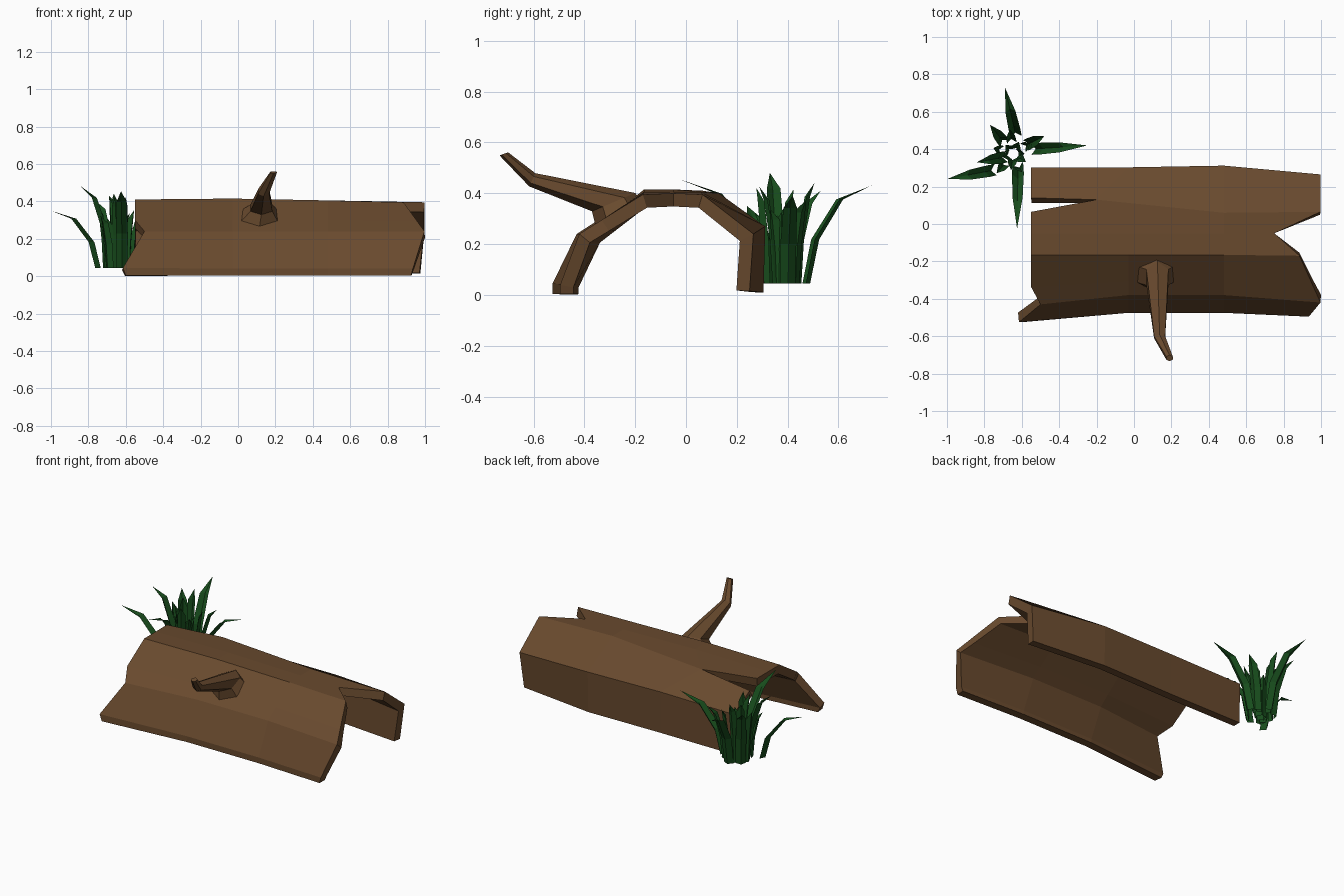
import bpy, bmesh, math, random
from mathutils import Vector

if "Cube" in bpy.data.objects:
    bpy.data.objects.remove(bpy.data.objects["Cube"])


def material(name, color):
    m = bpy.data.materials.new(name)
    m.diffuse_color = (*color, 1)
    m.use_nodes = True
    m.node_tree.nodes["Principled BSDF"].inputs["Base Color"].default_value = m.diffuse_color
    return m


def make_object(name, bm, mat):
    mesh = bpy.data.meshes.new(name)
    bm.to_mesh(mesh)
    bm.free()
    mesh.materials.append(mat)
    ob = bpy.data.objects.new(name, mesh)
    bpy.context.collection.objects.link(ob)
    return ob


def skin(bm, a, b):
    """Quads between two rows of vertices."""
    for i in range(len(a) - 1):
        bm.faces.new((a[i], b[i], b[i + 1], a[i + 1]))


bark = material("bark", (0.14, 0.068, 0.027))
leaf = material("leaf", (0.009, 0.075, 0.012))

# Hollow log: outer surface rows from the back foot over the top to the front foot
rows = [
    [(-.55, .30, .01), (-.03, .298, .01), (.48, .305, .01), (.975, .25, .015)],
    [(-.55, .303, .27), (-.03, .303, .275), (.48, .312, .27), (.997, .265, .24)],
    [(-.55, .14, .36), (-.20, .13, .40), (.48, .06, .405), (.997, .065, .395)],
    [(-.55, .065, .41), (-.20, .13, .40), (.48, .06, .405), (.997, .065, .395)],
    [(-.55, -.05, .41), (-.03, -.05, .415), (.48, -.05, .405), (.75, -.05, .40)],
    [(-.55, -.165, .41), (-.03, -.165, .415), (.48, -.165, .405), (.885, -.17, .395)],
    [(-.50, -.43, .24), (-.03, -.38, .24), (.48, -.38, .24), (.997, -.42, .24)],
    [(-.615, -.525, .045), (-.03, -.475, .04), (.48, -.475, .04), (.935, -.495, .04)],
    [(-.60, -.525, .003), (-.03, -.475, .003), (.48, -.475, .003), (.925, -.495, .003)],
]
extra = [Vector(a).lerp(Vector(b), .65) for a, b in zip(rows[5], rows[6])]
extra[0].x = -.55
rows.insert(6, extra)
bm = bmesh.new()
grid = [[bm.verts.new(p) for p in row] for row in rows]
for k in range(len(grid) - 1):
    if k != 2:                       # rows 2 and 3 are the two lips of the crack
        skin(bm, grid[k], grid[k + 1])
bmesh.ops.remove_doubles(bm, verts=bm.verts, dist=1e-4)
log = make_object("hollow_log", bm, bark)
shell = log.modifiers.new("shell", 'SOLIDIFY')
shell.thickness = .052
shell.offset = -1
shell.use_even_offset = True
shell.use_quality_normals = True

# Broken branch: flared collar, tapering arm, upturned tip (centre, half width, up vector)
rings = [
    ((.115, -.27, .325), .11, (0, .085, .058)),
    ((.125, -.285, .365), .068, (0, .085, .036)),
    ((.137, -.605, .453), .034, (0, .012, .026)),
    ((.19, -.717, .555), .02, (0, .017, .006)),
]
bm = bmesh.new()
loops = []
for c, w, v in rings:
    loop = []
    for k in range(6):
        a = math.tau * k / 6 + math.pi / 6
        loop.append(bm.verts.new(Vector(c) + Vector((w * math.cos(a), 0, 0)) + Vector(v) * math.sin(a)))
    loops.append(loop)
for a, b in zip(loops, loops[1:]):
    skin(bm, a + a[:1], b + b[:1])
bm.faces.new(loops[0])
bm.faces.new(loops[-1])
bmesh.ops.recalc_face_normals(bm, faces=bm.faces)
make_object("branch", bm, bark)

# Grass tuft: folded blades that rise, then arch outward to a point
def blade(bm, base, tip, width):
    base, tip = Vector(base), Vector(tip)
    flat = Vector((tip.x - base.x, tip.y - base.y, 0))
    out = flat.normalized()
    side = Vector((-out.y, out.x, 0))
    prev = None
    for reach, rise, w in ((0, 0, 1), (.13, .45, 1.05), (.5, .86, .9)):
        p = base + flat * reach + Vector((0, 0, (tip.z - base.z) * rise))
        ring = [bm.verts.new(p + side * w * width / 2),
                bm.verts.new(p + out * w * width * .4),
                bm.verts.new(p - side * w * width / 2)]
        if prev:
            skin(bm, prev, ring)
        prev = ring
    end = bm.verts.new(tip)
    for a, b in zip(prev, prev[1:]):
        bm.faces.new((a, end, b))


bm = bmesh.new()
floor = .045
for bx, by, tx, ty, tz in (
    (-.63, .465, -.69, .73, .43), (-.55, .40, -.25, .42, .39),
    (-.74, .29, -1.0, .24, .35), (-.62, .31, -.625, -.025, .455),
    (-.68, .36, -.84, .33, .48), (-.69, .43, -.77, .53, .41),
    (-.58, .42, -.48, .47, .37),
):
    blade(bm, (bx, by, floor), (tx, ty, tz), .06)
random.seed(4)
c = Vector((-.645, .375, floor))
for k in range(11):
    a = math.tau * k / 11
    r = (.015, .06)[k % 2]
    d = Vector((math.cos(a), math.sin(a), 0))
    lift = Vector((0, 0, random.uniform(.24, .41)))
    blade(bm, c + d * r, c + d * (r + random.uniform(.04, .08)) + lift, .05)
make_object("grass_tuft", bm, leaf)
